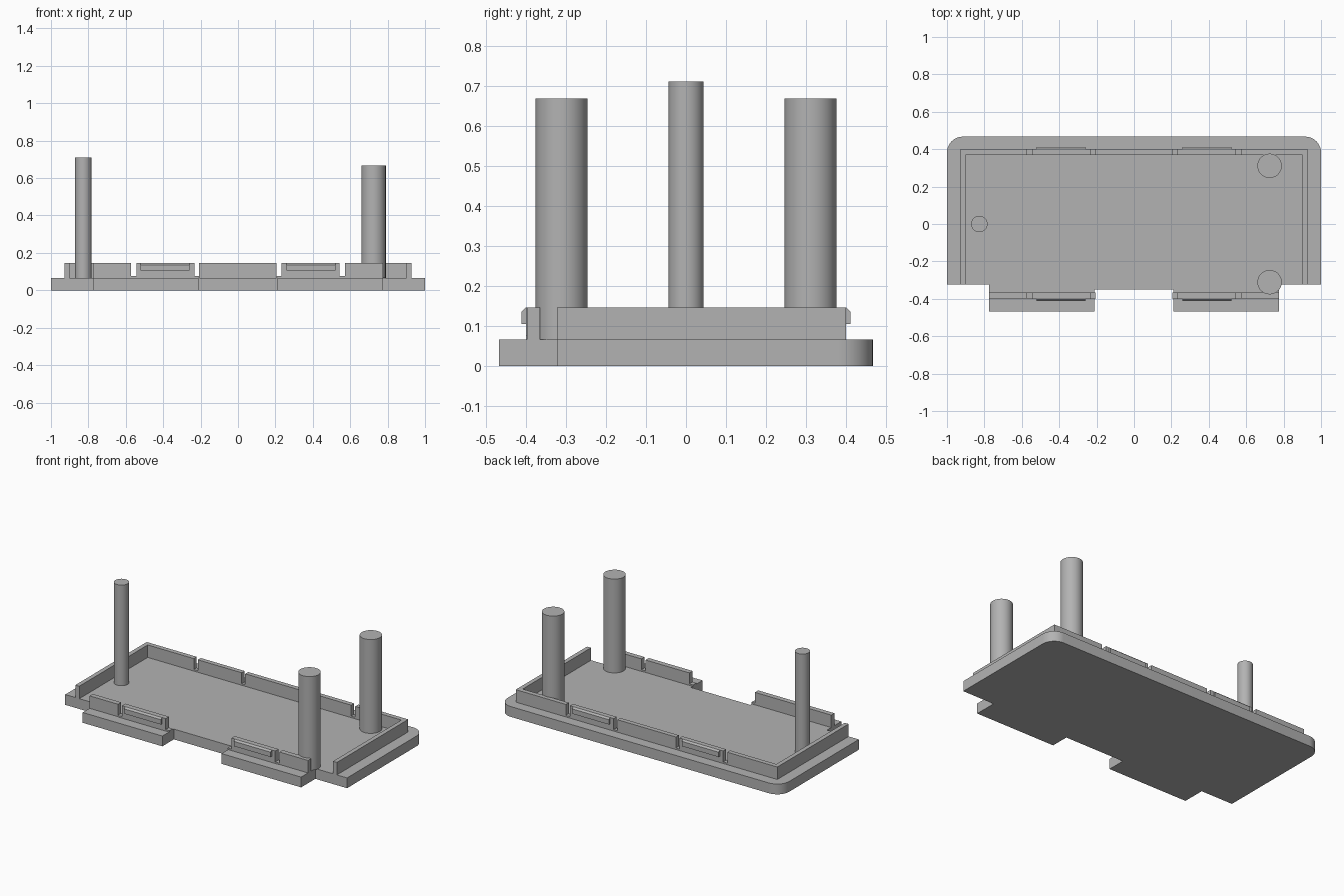
import bpy, bmesh, math
from mathutils import Vector

cube = bpy.data.objects.get("Cube")
if cube:
    bpy.data.objects.remove(cube, do_unlink=True)

grey = bpy.data.materials.new("plain_grey")
grey.use_nodes = True
COLOUR = (0.45, 0.45, 0.45, 1)
grey.diffuse_color = COLOUR
grey.node_tree.nodes["Principled BSDF"].inputs["Base Color"].default_value = COLOUR

FLOOR, RIM = 0.066, 0.146
WALL_OUT, WALL_IN = 0.4, 0.37


def extrude(name, points, direction):
    """Close a planar outline and sweep it along a direction."""
    bm = bmesh.new()
    face = bm.faces.new([bm.verts.new(p) for p in points])
    swept = bmesh.ops.extrude_face_region(bm, geom=[face])["geom"]
    moved = [g for g in swept if isinstance(g, bmesh.types.BMVert)]
    bmesh.ops.translate(bm, verts=moved, vec=Vector(direction))
    bmesh.ops.recalc_face_normals(bm, faces=bm.faces)
    mesh = bpy.data.meshes.new(name)
    bm.to_mesh(mesh)
    bm.free()
    obj = bpy.data.objects.new(name, mesh)
    mesh.materials.append(grey)
    bpy.context.collection.objects.link(obj)
    return obj


def upright(name, outline, low, high):
    return extrude(name, [(x, y, low) for x, y in outline], (0, 0, high - low))


def block(name, x0, x1, y0, y1, low, high):
    return upright(name, [(x0, y0), (x1, y0), (x1, y1), (x0, y1)], low, high)


def smooth(obj):
    bpy.ops.object.select_all(action="DESELECT")
    obj.select_set(True)
    bpy.context.view_layer.objects.active = obj
    bpy.ops.object.shade_smooth_by_angle(angle=math.radians(35))


# Base plate: rounded back corners and two front tabs
R, BACK = 0.085, 0.467
half = [(0.21, -0.35), (0.21, -0.467), (0.775, -0.467), (0.775, -0.323), (1, -0.323)]
for i in range(13):
    a = math.pi / 2 * i / 12
    half.append((1 - R + R * math.cos(a), BACK - R + R * math.sin(a)))
smooth(upright("base_plate", half + [(-x, y) for x, y in reversed(half)], 0, FLOOR))

# Side walls that turn the corner into the back wall
for side, s in (("left", 1), ("right", -1)):
    corner = [(0.9, -0.323), (0.928, -0.323), (0.928, WALL_OUT),
              (0.573, WALL_OUT), (0.573, WALL_IN), (0.9, WALL_IN)]
    upright(side + "_side_wall", [(s * x, y) for x, y in corner], FLOOR, RIM)
    a, b = sorted((s * 0.573, s * 0.775))
    block(side + "_front_wall", a, b, -0.397, -0.365, FLOOR, RIM)
block("back_middle_wall", -0.208, 0.206, WALL_IN, WALL_OUT, FLOOR, RIM)

# Snap clips with a ridge on the outer face, and low sills in the slots
for end, e in (("back", 1), ("front", -1)):
    for side, s in (("left", 1), ("right", -1)):
        name = f"{end}_{side}_"
        a, b = sorted((s * 0.233, s * 0.544))
        c, d = sorted((e * (WALL_IN - 0.003 * (e < 0)), e * WALL_OUT))
        block(name + "clip", a, b, c, d, FLOOR, RIM)
        x0 = min(s * 0.259, s * 0.52)
        ridge = [(0.395, 0.105), (0.411, 0.105), (0.411, 0.136),
                 (WALL_OUT, RIM), (0.395, RIM)]
        extrude(name + "clip_ridge", [(x0, e * y, z) for y, z in ridge], (0.261, 0, 0))
        for label, u, v in (("inner", 0.207, 0.233), ("outer", 0.544, 0.573)):
            a, b = sorted((s * u, s * v))
            block(name + label + "_sill", a, b, c, d, FLOOR, FLOOR + 0.01)

# Standing posts
for name, x, y, r, top in (("right_post", -0.827, 0, 0.044, 0.711),
                           ("left_back_post", 0.725, 0.311, 0.065, 0.668),
                           ("left_front_post", 0.725, -0.311, 0.065, 0.668)):
    ring = [(x + r * math.cos(math.tau * i / 48), y + r * math.sin(math.tau * i / 48))
            for i in range(48)]
    smooth(upright(name, ring, FLOOR, top))
